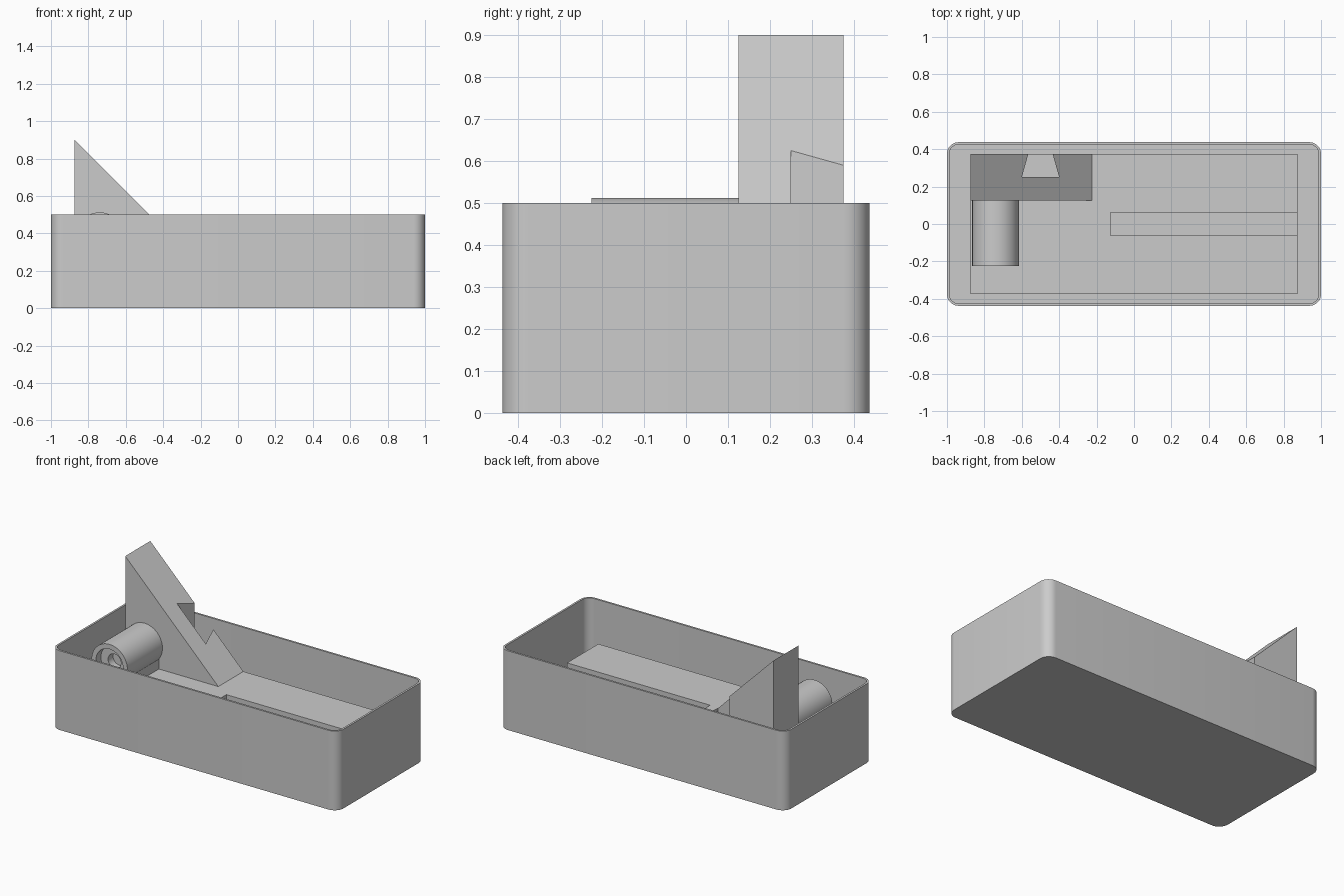
import bpy, bmesh
from math import pi, cos, sin, radians
from mathutils import Vector, Matrix

cube = bpy.data.objects.get("Cube")
if cube:
    bpy.data.objects.remove(cube, do_unlink=True)

GREY = (0.6, 0.6, 0.6, 1)
grey = bpy.data.materials.new("plain grey")
grey.use_nodes = True
grey.diffuse_color = GREY
grey.node_tree.nodes["Principled BSDF"].inputs["Base Color"].default_value = GREY


def finish(name, bm, smooth=False):
    bmesh.ops.remove_doubles(bm, verts=bm.verts, dist=1e-5)
    bmesh.ops.recalc_face_normals(bm, faces=bm.faces)
    mesh = bpy.data.meshes.new(name)
    bm.to_mesh(mesh)
    bm.free()
    mesh.materials.append(grey)
    obj = bpy.data.objects.new(name, mesh)
    bpy.context.collection.objects.link(obj)
    if smooth:
        bpy.ops.object.select_all(action='DESELECT')
        obj.select_set(True)
        bpy.context.view_layer.objects.active = obj
        bpy.ops.object.shade_smooth_by_angle(angle=radians(35))
    return obj


def prism(outline, bottom, top):
    """Upright prism; top is a height or a function of (x, y)."""
    height = top if callable(top) else lambda x, y: top
    bm = bmesh.new()
    low = [bm.verts.new((x, y, bottom)) for x, y in outline]
    high = [bm.verts.new((x, y, height(x, y))) for x, y in outline]
    bm.faces.new(low[::-1])
    cap = bm.faces.new(high)
    for i in range(len(low)):
        j = (i + 1) % len(low)
        bm.faces.new((low[i], low[j], high[j], high[i]))
    return bm, cap


def rectangle(x0, x1, y0, y1):
    return [(x0, y0), (x1, y0), (x1, y1), (x0, y1)]


def rounded_rectangle(hx, hy, r, steps=8):
    corners = [(1, 1), (-1, 1), (-1, -1), (1, -1)]
    return [(sx * (hx - r) + r * cos(a), sy * (hy - r) + r * sin(a))
            for k, (sx, sy) in enumerate(corners)
            for a in [(k + i / steps) * pi / 2 for i in range(steps + 1)]]


# Open box with thin walls, hollowed from the top
WALL, RIM, DECK = 0.0125, 0.5, 0.25
bm, cap = prism(rounded_rectangle(1, 0.4375, 0.0625), 0, RIM)
bm.normal_update()
bmesh.ops.inset_individual(bm, faces=[cap], thickness=WALL)
hollow = bmesh.ops.extrude_discrete_faces(bm, faces=[cap])["faces"][0]
bmesh.ops.translate(bm, verts=hollow.verts, vec=(0, 0, WALL - RIM))
finish("box", bm, smooth=True)

# Inner deck: a solid base and a top layer with a slot open at one end
X, Y, SLOT = 0.875, 0.375, 0.0625
bm, _ = prism(rectangle(-X, X, -Y, Y), WALL, DECK / 2)
finish("deck_base", bm)
bm, _ = prism([(-X, -Y), (X, -Y), (X, -SLOT), (-0.125, -SLOT),
               (-0.125, SLOT), (X, SLOT), (X, Y), (-X, Y)], DECK / 2, DECK)
finish("deck_slotted_top", bm)

# Ramp with a dovetail notch in its back
TIP = -0.225
bm, _ = prism([(-X, 0.125), (TIP, 0.125), (TIP, Y), (-0.435, Y),
               (-0.4, 0.25), (-0.6, 0.25), (-0.565, Y), (-X, Y)],
              DECK, lambda x, y: DECK + TIP - x)
finish("ramp", bm)

# Roller with a stepped bore in its front end, turned around the y axis
centre = Vector((-0.74, 0, 0.3875))
FRONT, BACK = -0.225, 0.125
profile = [(0, BACK), (0.125, BACK), (0.125, FRONT), (0.095, FRONT),
           (0.095, FRONT + 0.05), (0.045, FRONT + 0.05),
           (0.045, FRONT + 0.1), (0, FRONT + 0.1)]
bm = bmesh.new()
verts = [bm.verts.new(centre + Vector((r, y, 0))) for r, y in profile]
edges = [bm.edges.new(pair) for pair in zip(verts, verts[1:])]
bmesh.ops.spin(bm, geom=verts + edges, cent=centre, axis=(0, 1, 0),
               angle=2 * pi, steps=48)
finish("roller", bm, smooth=True)

# Support under the roller
bm, _ = prism(rectangle(-0.84, -0.64, FRONT + 0.11, BACK), DECK, 0.32)
finish("roller_support", bm)
